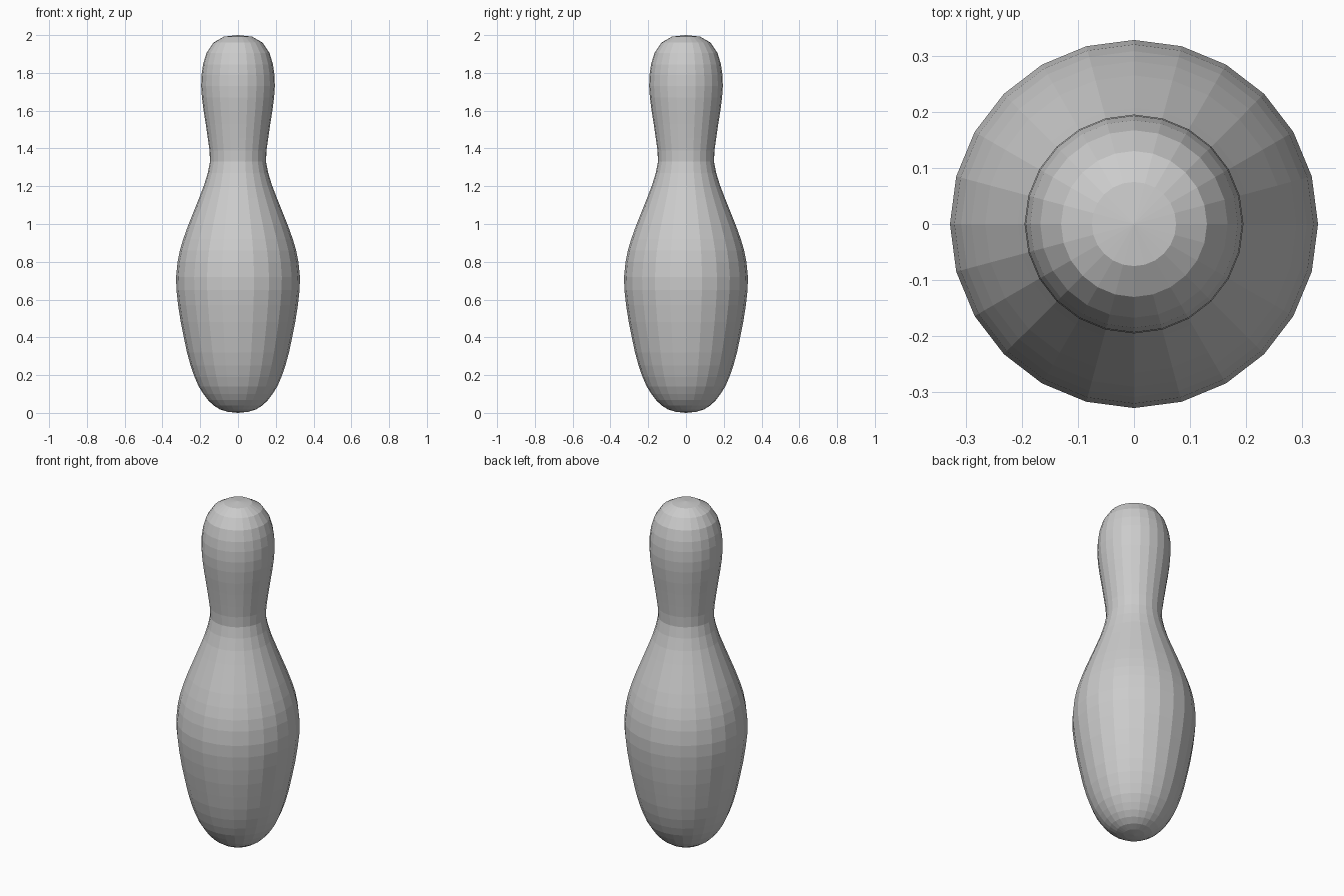
import bpy, bmesh
from math import cos, sin, tau

SIDES = 24

# Half profile as (radius, height), between the bottom and top poles
PROFILE = [
    (0.055, 0.006), (0.095, 0.018), (0.13, 0.04), (0.158, 0.067),
    (0.183, 0.10), (0.208, 0.14), (0.23, 0.19), (0.251, 0.25),
    (0.27, 0.32), (0.287, 0.40), (0.303, 0.48), (0.317, 0.57),
    (0.326, 0.65), (0.328, 0.72), (0.32, 0.80), (0.308, 0.86),
    (0.29, 0.92), (0.265, 0.99), (0.237, 1.06), (0.207, 1.135),
    (0.18, 1.205), (0.16, 1.27), (0.148, 1.33), (0.151, 1.39),
    (0.16, 1.455), (0.171, 1.53), (0.182, 1.60), (0.191, 1.67),
    (0.195, 1.73), (0.193, 1.79), (0.185, 1.845), (0.167, 1.905),
    (0.13, 1.96), (0.075, 1.992),
]


def lathe(name, profile, bottom, top):
    bm = bmesh.new()
    rings = [[bm.verts.new((r * cos(tau * i / SIDES), r * sin(tau * i / SIDES), z))
              for i in range(SIDES)] for r, z in profile]
    low = bm.verts.new((0, 0, bottom))
    high = bm.verts.new((0, 0, top))
    for i in range(SIDES):
        j = (i + 1) % SIDES
        for a, b in zip(rings, rings[1:]):
            bm.faces.new((a[i], a[j], b[j], b[i]))
        bm.faces.new((low, rings[0][j], rings[0][i]))
        bm.faces.new((rings[-1][i], rings[-1][j], high))
    mesh = bpy.data.meshes.new(name)
    bm.to_mesh(mesh)
    bm.free()
    obj = bpy.data.objects.new(name, mesh)
    bpy.context.collection.objects.link(obj)
    return obj


# Faceted pin: body, neck and head in one turned piece
lathe("bowling_pin", PROFILE, 0.0, 2.0)
